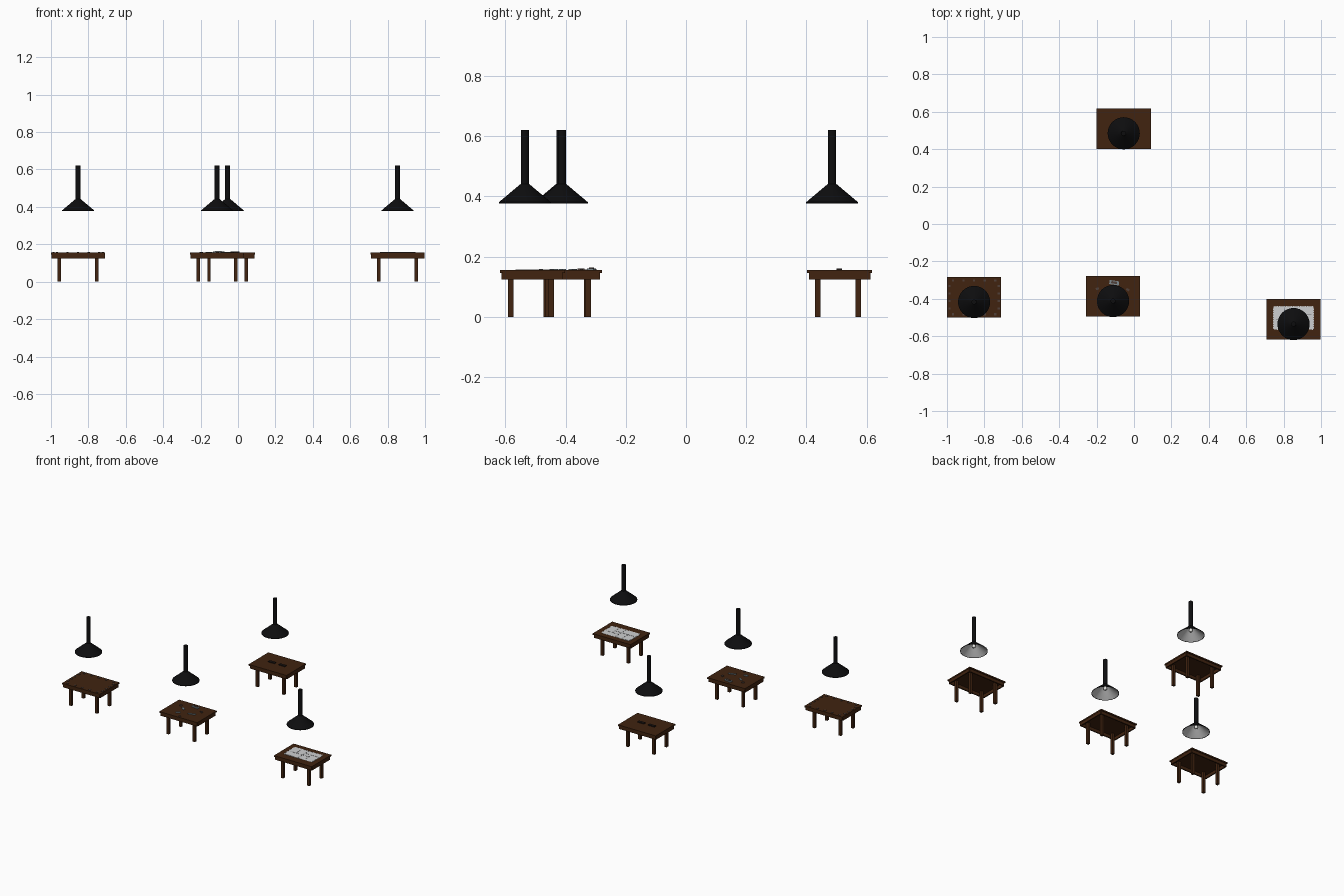
import bpy, bmesh, math
from mathutils import Matrix, Vector

if "Cube" in bpy.data.objects:
    bpy.data.objects.remove(bpy.data.objects["Cube"])


def mat(name, rgb):
    m = bpy.data.materials.new(name)
    m.diffuse_color = (*rgb, 1)
    m.use_nodes = True
    m.node_tree.nodes["Principled BSDF"].inputs["Base Color"].default_value = m.diffuse_color
    return m


WOOD = mat("dark wood", (0.052, 0.017, 0.005))
BLACK = mat("lamp black", (0.004, 0.004, 0.0045))
INNER = mat("shade lining", (0.60, 0.60, 0.60))
BULB = mat("bulb white", (0.85, 0.85, 0.82))
PAPER = mat("sheet grey", (0.62, 0.63, 0.64))
INK = mat("line grey", (0.16, 0.16, 0.17))
STUD = mat("stud brown", (0.08, 0.05, 0.04))
TOOL = mat("tool blue grey", (0.20, 0.25, 0.27))
DARK = mat("dark bar", (0.012, 0.008, 0.007))


def finish(name, bm, loc, mats):
    me = bpy.data.meshes.new(name)
    bm.to_mesh(me)
    bm.free()
    for m in mats:
        me.materials.append(m)
    ob = bpy.data.objects.new(name, me)
    ob.location = loc
    bpy.context.collection.objects.link(ob)
    return ob


def add_box(bm, lo, hi, turn=0):
    lo, hi = Vector(lo), Vector(hi)
    c, s = (lo + hi) / 2, hi - lo
    bmesh.ops.create_cube(bm, size=1, matrix=Matrix.Translation(c)
                          @ Matrix.Rotation(turn, 4, 'Z') @ Matrix.Diagonal((*s, 1)))


def boxes(name, items, loc, m):
    bm = bmesh.new()
    for it in items:
        add_box(bm, *it)
    return finish(name, bm, loc, [m])


def lathe(name, profile, loc, mats, sides=32, rule=None):
    """Revolve (radius, z) points; rule gives the material per profile segment."""
    bm = bmesh.new()
    rings = [[bm.verts.new((r * math.cos(2 * math.pi * i / sides),
                            r * math.sin(2 * math.pi * i / sides), z))
              for i in range(sides)] for r, z in profile]
    for k in range(len(rings) - 1):
        for i in range(sides):
            j = (i + 1) % sides
            f = bm.faces.new((rings[k][i], rings[k][j], rings[k + 1][j], rings[k + 1][i]))
            f.material_index = rule(k) if rule else 0
    bm.faces.new(rings[0][::-1])
    top = bm.faces.new(rings[-1])
    top.material_index = rule(len(rings) - 2) if rule else 0
    return finish(name, bm, loc, mats)


HX, HY, TOP = 0.145, 0.108, 0.155


def table(label, x, y):
    loc = (x, y, 0)
    # top board
    boxes(label + "_table_top", [((-HX, -HY, 0.146), (HX, HY, TOP))], loc, WOOD)
    # hollow apron under the board
    ax, ay, t = HX - 0.006, HY - 0.010, 0.008
    boxes(label + "_apron",
          [((-ax, s * ay - t / 2, 0.125), (ax, s * ay + t / 2, 0.147)) for s in (-1, 1)] +
          [((s * ax - t / 2, -ay, 0.125), (s * ax + t / 2, ay, 0.147)) for s in (-1, 1)],
          loc, WOOD)
    # legs
    w = 0.009
    boxes(label + "_legs",
          [((sx * 0.1 - w, cy - w, 0), (sx * 0.1 + w, cy + w, 0.147))
           for sx in (-1, 1) for cy in (-0.0725, 0.0625)], loc, WOOD)
    # hanging lamp: ceiling rod, open shade with pale lining, bulb
    lamp = (x, y - 0.025, 0)
    lathe(label + "_lamp_rod", [(0.0135, 0.43), (0.0135, 0.62)], lamp, [BLACK], 16)
    lathe(label + "_lamp_shade",
          [(0.010, 0.438), (0.083, 0.379), (0.086, 0.377), (0.086, 0.381), (0.0135, 0.442)],
          lamp, [BLACK, INNER], 32, lambda k: 1 if k == 0 else 0)
    lathe(label + "_bulb", [(0.005, 0.402), (0.010, 0.406), (0.012, 0.413),
                            (0.009, 0.422), (0.006, 0.438)], lamp, [BULB], 12)


left, middle, right, back = (-0.855, -0.392), (-0.112, -0.387), (0.853, -0.510), (-0.055, 0.510)
for label, (x, y) in zip(("left", "middle", "right", "back"), (left, middle, right, back)):
    table(label, x, y)

# left table: studs set around the border
spots = [(-0.113 + 0.0565 * i, s * 0.090) for i in range(5) for s in (-1, 1)]
spots += [(s * 0.132, -0.06 + 0.04 * i) for i in range(4) for s in (-1, 1)]
boxes("border_studs", [((px - 0.006, py - 0.006, TOP - 0.001), (px + 0.006, py + 0.006, TOP + 0.003))
                       for px, py in spots], (*left, 0), STUD)

# middle table: scattered flat papers, tools and small blocks
boxes("small_tools", [((-0.020, 0.062, TOP), (0.032, 0.084, TOP + 0.006), -0.15),
                      ((-0.055, -0.060, TOP), (-0.025, -0.045, TOP + 0.004), 0.5),
                      ((0.020, -0.030, TOP), (0.070, -0.018, TOP + 0.004), 0.3),
                      ((-0.060, 0.005, TOP), (-0.030, 0.018, TOP + 0.004), -0.6)], (*middle, 0), TOOL)
boxes("small_blocks", [((-0.092, 0.035, TOP), (-0.076, 0.047, TOP + 0.005), 0.4),
                       ((0.070, 0.030, TOP), (0.088, 0.042, TOP + 0.005), -0.5),
                       ((-0.010, 0.068, TOP), (0.022, 0.080, TOP + 0.009), -0.15),
                       ((-0.005, -0.100, TOP), (0.010, -0.090, TOP + 0.004), 0.2)], (*middle, 0), STUD)

# right table: large pale sheet with notched border and ruled lines
sx, sy, z = 0.106, 0.060, TOP + 0.002
teeth = []
for s in (-1, 1):
    teeth += [((-0.103 + 0.0125 * i, s * sy - 0.004, TOP - 0.001),
               (-0.096 + 0.0125 * i, s * sy + 0.004, z)) for i in range(17)]
    teeth += [((s * sx - 0.004, -0.057 + 0.0125 * i, TOP - 0.001),
               (s * sx + 0.004, -0.050 + 0.0125 * i, z)) for i in range(9)]
boxes("plan_sheet", [((-sx, -sy, TOP - 0.001), (sx, sy, z))] + teeth, (right[0], right[1] + 0.008, 0), PAPER)
lines = [((-0.001, -sy, z - 0.001), (0.001, sy, z + 0.0008)),
         ((-0.001, 0.019, z - 0.001), (0.095, 0.021, z + 0.0008)),
         ((-0.095, -0.011, z - 0.001), (0.050, -0.009, z + 0.0008)),
         ((0.049, -0.05, z - 0.001), (0.051, 0.02, z + 0.0008)),
         ((-0.051, -0.01, z - 0.001), (-0.049, 0.05, z + 0.0008))]
boxes("plan_lines", lines, (right[0], right[1] + 0.008, 0), INK)

# back table: two dark bars
boxes("dark_bars", [((s * 0.040 - 0.024, -0.010, TOP - 0.001), (s * 0.040 + 0.024, 0.008, TOP + 0.006))
                    for s in (-1, 1)], (*back, 0), DARK)

# smooth the round lamp parts
for ob in bpy.data.objects:
    if "lamp" in ob.name or "bulb" in ob.name:
        bm = bmesh.new()
        bm.from_mesh(ob.data)
        bmesh.ops.recalc_face_normals(bm, faces=bm.faces)
        for f in bm.faces:
            f.smooth = len(f.verts) == 4
        for e in bm.edges:
            e.smooth = e.calc_face_angle(0) < math.radians(35)
        bm.to_mesh(ob.data)
        bm.free()
